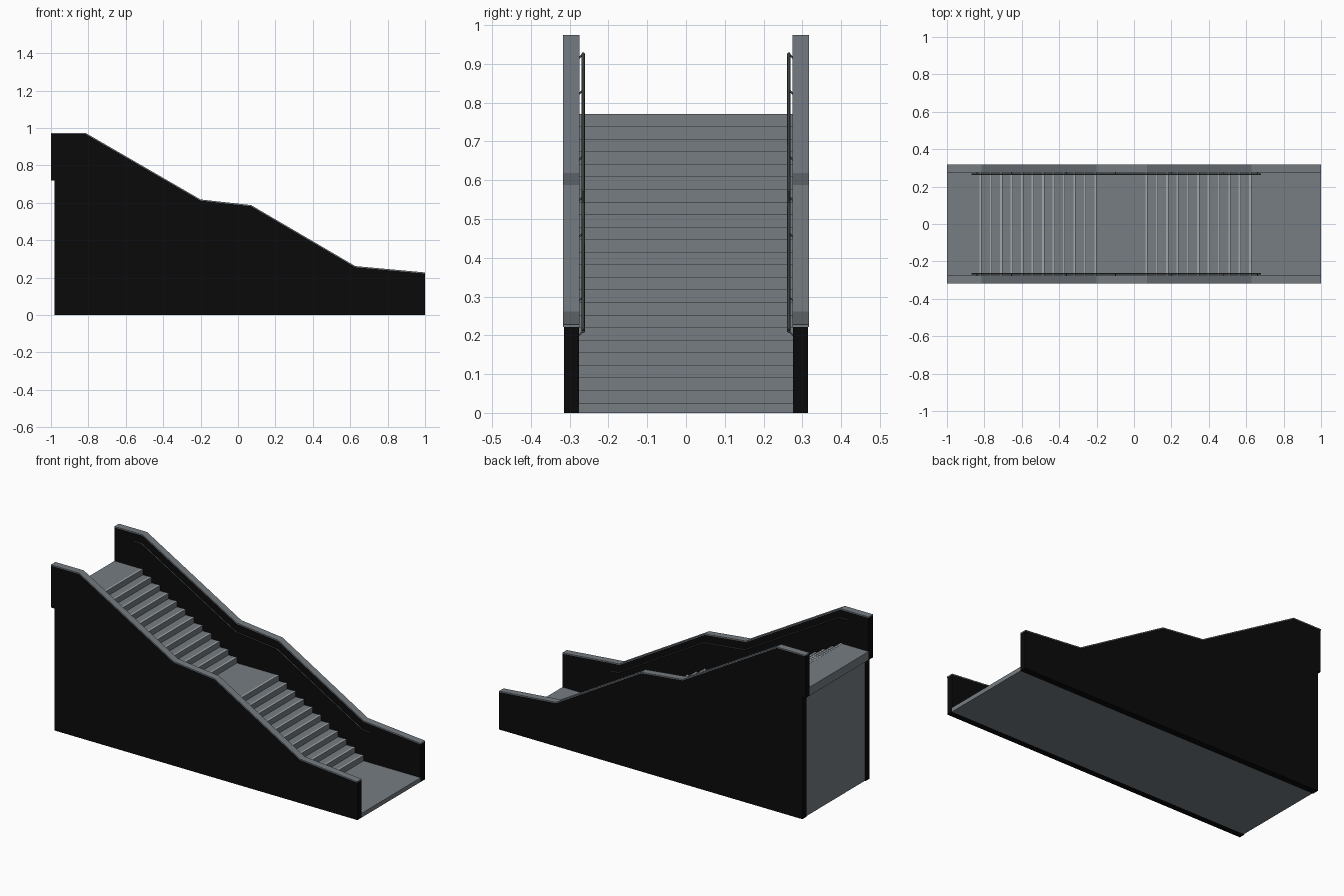
import bpy
import bmesh
from mathutils import Vector

cube = bpy.data.objects.get("Cube")
if cube:
    bpy.data.objects.remove(cube, do_unlink=True)


def material(name, r, g, b):
    m = bpy.data.materials.new(name)
    m.use_nodes = True
    m.diffuse_color = (r, g, b, 1)
    m.node_tree.nodes["Principled BSDF"].inputs["Base Color"].default_value = (r, g, b, 1)
    return m


black = material("black wall", 0.003, 0.003, 0.003)
stone = material("grey stone", 0.18, 0.205, 0.225)
strip = material("light grey strip", 0.36, 0.39, 0.41)
steel = material("dark steel", 0.06, 0.07, 0.07)


def extrude(name, profile, y0, y1, mat):
    """Extrude an x-z profile from y0 to y1."""
    bm = bmesh.new()
    face = bm.faces.new([bm.verts.new((x, y0, z)) for x, z in profile])
    new = bmesh.ops.extrude_face_region(bm, geom=[face])["geom"]
    verts = [v for v in new if isinstance(v, bmesh.types.BMVert)]
    bmesh.ops.translate(bm, verts=verts, vec=(0, y1 - y0, 0))
    bmesh.ops.recalc_face_normals(bm, faces=bm.faces)
    mesh = bpy.data.meshes.new(name)
    bm.to_mesh(mesh)
    bm.free()
    mesh.materials.append(mat)
    obj = bpy.data.objects.new(name, mesh)
    bpy.context.collection.objects.link(obj)
    return obj


def tube(name, paths, radius, mat):
    """Round bars following one or more paths."""
    curve = bpy.data.curves.new(name, "CURVE")
    curve.dimensions = "3D"
    curve.bevel_depth = radius
    curve.bevel_resolution = 1
    curve.use_fill_caps = True
    for path in paths:
        spline = curve.splines.new("POLY")
        spline.points.add(len(path) - 1)
        for point, co in zip(spline.points, path):
            point.co = (*co, 1)
    curve.materials.append(mat)
    obj = bpy.data.objects.new(name, curve)
    bpy.context.collection.objects.link(obj)


INNER, OUTER = 0.276, 0.314
FLOOR, TOP = 0.025, 0.77
RISE = (TOP - FLOOR) / 23

# Stepped body with two flights and a landing
profile = [(-0.975, 0), (1, 0), (1, FLOOR)]
edges = []
z = FLOOR
for start, end, risers in ((0.627, 0.073, 11), (-0.2, -0.815, 12)):
    for i in range(risers):
        x = start + (end - start) * i / (risers - 1)
        profile += [(x, z), (x, z + RISE)]
        z += RISE
        edges.append((x, z))
profile += [(-1, TOP), (-1, 0.72), (-0.975, 0.72)]
extrude("stair_body", profile, -INNER, INNER, stone)

# Light strips on the step edges
for x, z in edges:
    extrude("step_strip", [(x - 0.012, z - 0.001), (x, z - 0.001),
                           (x, z + 0.001), (x - 0.012, z + 0.001)],
            -INNER, INNER, strip)

# Side walls, copings and handrails
crest = [(1, 0.222), (0.627, 0.256), (0.07, 0.582), (-0.2, 0.612), (-0.815, 0.968), (-1, 0.968)]
cap = crest + [(x, z + 0.006) for x, z in reversed(crest)]
wall = [(-1, 0.72), (-0.98, 0.72), (-0.98, 0), (1, 0)] + crest
DROP = 0.042


def rail_z(x):
    for (xa, za), (xb, zb) in zip(crest, crest[1:]):
        if xb <= x <= xa:
            return za + (zb - za) * (x - xa) / (xb - xa) - DROP


rail_x = [0.68] + [p[0] for p in crest[1:-1]] + [-0.87]
for side, label in ((1, "left"), (-1, "right")):
    # The stairs face +y and -y walls symmetrically
    extrude("wall_" + label, wall, side * INNER, side * OUTER, black)
    extrude("coping_" + label, cap, side * (INNER - 0.001), side * (OUTER + 0.003), stone)
    rail = [Vector((x, side * 0.265, rail_z(x))) for x in rail_x]
    tube("handrail_" + label, [rail], 0.004, steel)
    brackets = []
    for x in (0.66, 0.48, 0.2, -0.1, -0.36, -0.655, -0.84):
        top = Vector((x, side * 0.265, rail_z(x)))
        brackets.append([top, top + Vector((0, side * 0.013, -0.013))])
    tube("rail_brackets_" + label, brackets, 0.0025, steel)
